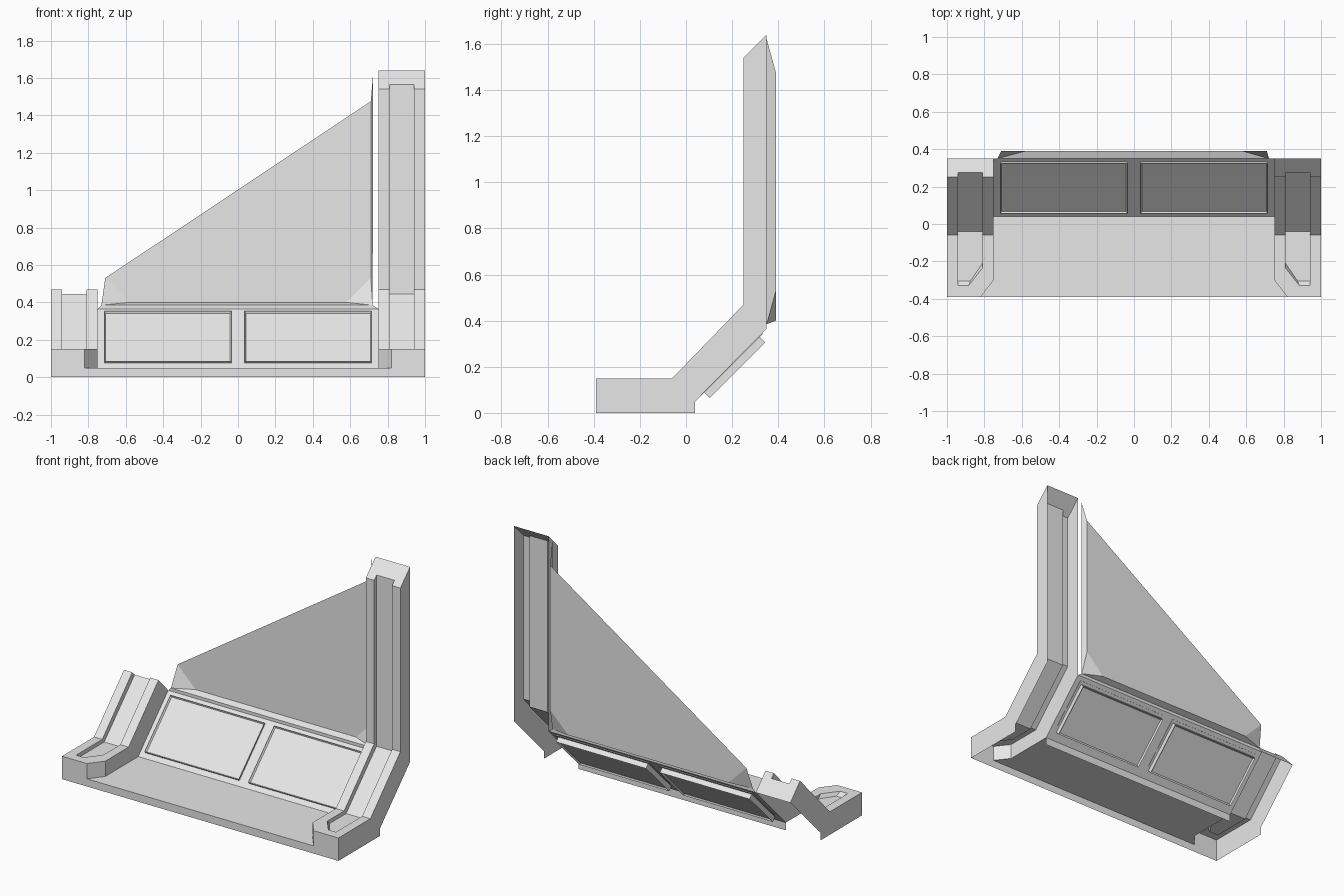
import bpy, bmesh
from mathutils import Matrix, Vector

if "Cube" in bpy.data.objects:
    bpy.data.objects.remove(bpy.data.objects["Cube"])

grey = bpy.data.materials.new("light_grey")
grey.use_nodes = True
grey.diffuse_color = (0.8, 0.8, 0.8, 1)
grey.node_tree.nodes["Principled BSDF"].inputs["Base Color"].default_value = (0.8, 0.8, 0.8, 1)


def finish(name, bm):
    me = bpy.data.meshes.new(name)
    bm.to_mesh(me)
    bm.free()
    me.materials.append(grey)
    ob = bpy.data.objects.new(name, me)
    bpy.context.collection.objects.link(ob)
    return ob


def shell(name, faces):
    """Open sheet of flat faces, with its outside toward the front and top."""
    bm = bmesh.new()
    for f in faces:
        bm.faces.new([bm.verts.new(p) for p in f])
    bmesh.ops.remove_doubles(bm, verts=bm.verts, dist=0.0005)
    bmesh.ops.recalc_face_normals(bm, faces=bm.faces)
    facing = sum(f.calc_area() * f.normal.dot(Vector((0, -1, 1))) for f in bm.faces)
    if facing < 0:
        bmesh.ops.reverse_faces(bm, faces=bm.faces)
    return finish(name, bm)


# Shared side profile points (y, z)
FRONT, RISER, BACK = -0.39, 0.04, 0.35
STEP, FOOT, SILL = 0.05, 0.15, 0.365
XI, XO, GI, GO = 0.75, 1.0, 0.81, 0.94  # post edges and groove edges


def post(name, s, tall):
    """Hollow post with a bent front, a groove along it and a chamfered foot."""
    face_path = [(-0.06, FOOT), (0.25, 0.47)]
    groove_path = [(-0.04, 0.125), (0.275, 0.445)]
    end = (BACK, SILL)
    if tall:
        face_path.append((0.25, 1.54))
        groove_path.append((0.275, 1.565))
        end = (BACK, 1.64)
    faces = []

    def add(*pts):
        faces.append([(s * x, y, z) for x, y, z in pts])

    def side(x, outline):
        add(*[(x, y, z) for y, z in outline])

    # front strips, groove floor and groove walls
    for i in range(len(face_path) - 1):
        a, b = face_path[i:i + 2]
        c, d = groove_path[i:i + 2]
        for x0, x1 in ((XI, GI), (GO, XO)):
            add((x0, *a), (x1, *a), (x1, *b), (x0, *b))
        add((GI, *c), (GO, *c), (GO, *d), (GI, *d))
        for x in (GI, GO):
            side(x, (a, b, d, c))

    # notched end cap
    b, g = face_path[-1], groove_path[-1]
    add((XI, *b), (GI, *b), (GI, *g), (GO, *g), (GO, *b), (XO, *b), (XO, *end), (XI, *end))

    # foot top around the groove, sloped groove end and floor
    a, g = face_path[0], groove_path[0]
    rim = [(GI, -0.235, FOOT), (0.885, -0.33, FOOT), (GO, -0.33, FOOT)]
    floor = [(GI, -0.21, 0.125), (0.875, -0.305, 0.125), (GO, -0.305, 0.125)]
    add((XI, *a), (XI, -0.3, FOOT), (0.82, FRONT, FOOT), (XO, FRONT, FOOT), (XO, *a),
        (GO, *a), *reversed(rim), (GI, *a))
    add((GI, *g), *floor, (GO, *g))
    for i in range(2):
        add(rim[i], rim[i + 1], floor[i + 1], floor[i])
    add(rim[0], (GI, *a), (GI, *g), floor[0])
    add(rim[2], (GO, *a), (GO, *g), floor[2])

    # foot front and chamfer
    add((0.82, FRONT, STEP), (XO, FRONT, STEP), (XO, FRONT, FOOT), (0.82, FRONT, FOOT))
    add((0.82, FRONT, STEP), (0.82, FRONT, FOOT), (XI, -0.3, FOOT), (XI, -0.3, STEP))

    # outer and inner sides
    rear = [end] + ([(BACK, SILL)] if tall else []) + [(RISER, STEP)]
    side(XO, [(FRONT, 0), (FRONT, FOOT)] + face_path + rear + [(RISER, 0)])
    side(XI, [(-0.3, STEP), (-0.3, FOOT)] + face_path + rear)
    return shell(name, faces)


post("tall_post", 1, True)
post("short_post", -1, False)

# Base step: front edge, tread and rear riser
shell("base_step", [
    [(-1, FRONT, 0), (1, FRONT, 0), (1, FRONT, STEP), (-1, FRONT, STEP)],
    [(-0.82, FRONT, STEP), (0.82, FRONT, STEP), (XI, -0.3, STEP), (XI, RISER, STEP),
     (-XI, RISER, STEP), (-XI, -0.3, STEP)],
    [(-XI, RISER, 0), (XI, RISER, 0), (XI, RISER, STEP), (-XI, RISER, STEP)],
])

# Sloped lower panel with a narrow ledge on top
shell("lower_panel", [
    [(-XI, RISER, STEP), (XI, RISER, STEP), (XI, BACK, SILL), (-XI, BACK, SILL)],
    [(-XI, BACK, SILL), (XI, BACK, SILL), (0.72, BACK, 0.385), (-0.73, BACK, 0.385)],
])


def slab(bm, hx, hy, z0, z1, rim, depth):
    """Block with a shallow recess in the face at z1."""
    ret = bmesh.ops.create_cube(bm, size=1)
    for v in ret["verts"]:
        v.co = Vector((v.co.x * 2 * hx, v.co.y * 2 * hy, z1 if v.co.z > 0 else z0))
    faces = {f for v in ret["verts"] for f in v.link_faces}
    top = max(faces, key=lambda f: f.calc_center_median().z * (1 if z1 > z0 else -1))
    bmesh.ops.inset_region(bm, faces=[top], thickness=rim)
    for v in top.verts:
        v.co.z -= depth if z1 > z0 else -depth


# Two framed windows set through the sloped panel
for name, x in (("window_right", -0.375), ("window_left", 0.375)):
    bm = bmesh.new()
    slab(bm, 0.34, 0.19, -0.002, 0.012, 0.01, 0.011)
    slab(bm, 0.325, 0.17, 0.0, -0.035, 0.012, 0.01)
    bmesh.ops.recalc_face_normals(bm, faces=bm.faces)
    bm.transform(Matrix.Translation((x, 0.198, 0.21)) @ Matrix.Rotation(0.7854, 4, "X"))
    finish(name, bm)

# Upper sheet cut along a diagonal, with its slanted border
PANE = 0.39
low_l, low_r = (-0.58, PANE, 0.4), (0.58, PANE, 0.4)
up_l, up_r, peak = (-0.71, PANE, 0.53), (0.71, PANE, 0.53), (0.71, PANE, 1.475)
corner_l, corner_r = (-0.73, BACK, 0.385), (0.72, BACK, 0.385)
shell("upper_sheet", [
    [low_l, low_r, up_r, peak, up_l],
    [corner_l, corner_r, low_r, low_l],
    [corner_r, up_r, low_r],
    [corner_l, low_l, up_l],
    [corner_r, (0.722, BACK, 1.62), peak, up_r],
])
